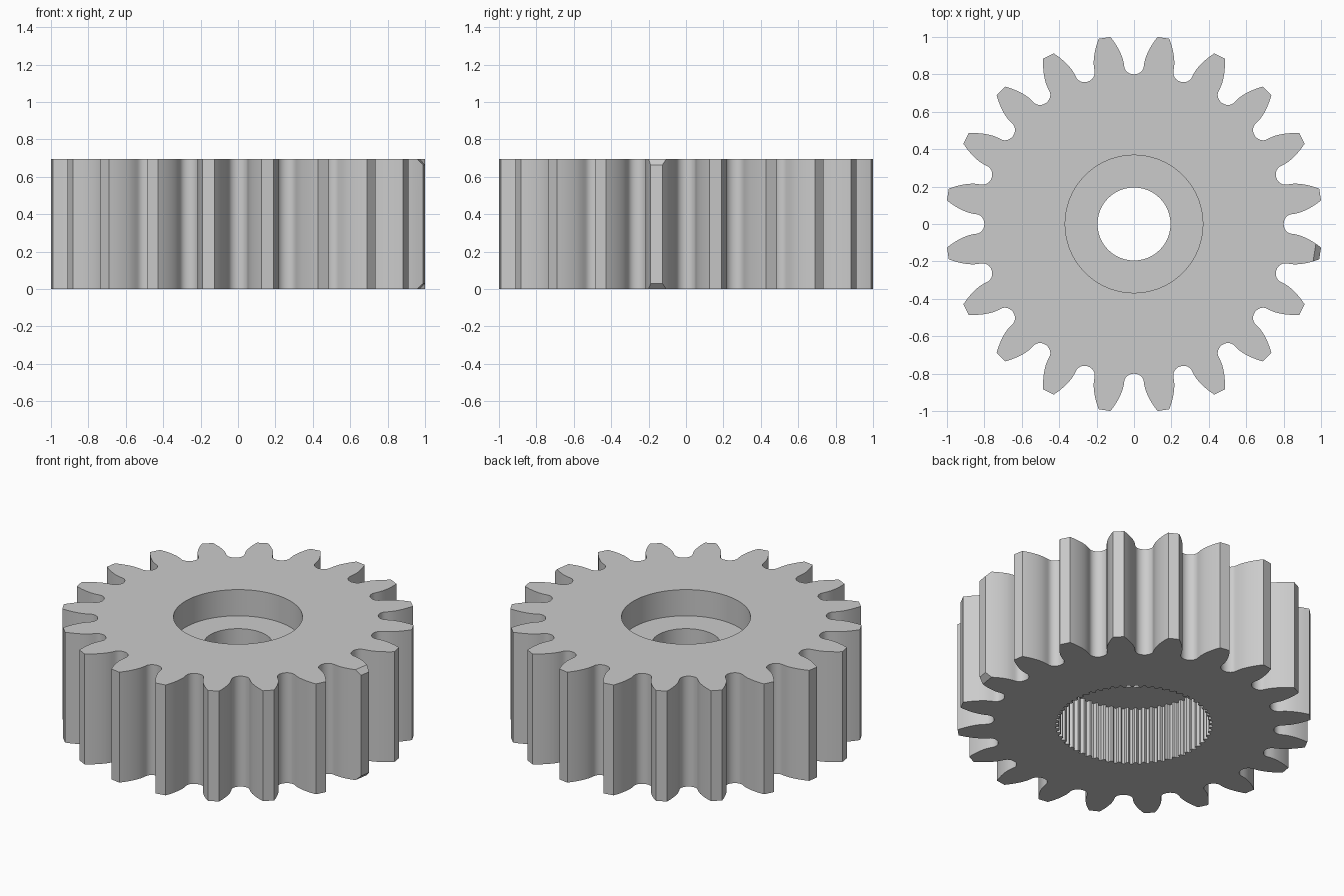
import bpy, bmesh, math
from mathutils import Vector

cube = bpy.data.objects.get("Cube")
if cube:
    bpy.data.objects.remove(cube)

HEIGHT = 0.695
TEETH = 20
TIP = 1.008
PITCH = TIP * TEETH / (TEETH + 2)
BASE = PITCH * math.cos(math.radians(20))
ROOT = 0.8
WEB_LOW, WEB_HIGH = 0.36, 0.53


def polar(r, a):
    return (r * math.cos(a), r * math.sin(a))


def involute(r):
    phi = math.acos(min(1, BASE / r))
    return math.tan(phi) - phi


def gear_outline():
    """Rounded tooth gaps with involute flanks."""
    start = math.pi / (2 * TEETH) - involute(PITCH)
    half = [(ROOT, 0.0)]
    # root fillet: quarter ellipse from the gap floor up to the flank
    for i in range(1, 7):
        t = i / 6 * math.pi / 2
        half.append((ROOT + 0.045 * (1 - math.cos(t)), start * 0.97 * math.sin(t)))
    # involute flank
    for i in range(9):
        r = BASE + (TIP - BASE) * i / 8
        half.append((r, start + involute(r)))
    gap = [(r, -a) for r, a in reversed(half[1:])] + half
    return [polar(r, a + k * math.tau / TEETH) for k in range(TEETH) for r, a in gap]


def circle(r, n=96):
    return [polar(r, k * math.tau / n) for k in range(n)]


def spline_outline(r_in, r_out, n=60):
    """Fine internal serration."""
    steps = [(r_in, 0.0), (r_in, 0.3), (r_out, 0.5), (r_out, 0.8)]
    return [polar(r, (k + f) * math.tau / n) for k in range(n) for r, f in steps]


bm = bmesh.new()


def loop(points, z):
    verts = [bm.verts.new((x, y, z)) for x, y in points]
    return [bm.edges.new((v, verts[(i + 1) % len(verts)])) for i, v in enumerate(verts)]


def wall(points, z0, z1):
    """Upright wall; returns its lower and upper edge loops."""
    low, high = loop(points, z0), loop(points, z1)
    bmesh.ops.bridge_loops(bm, edges=low + high)
    return low, high


def ring(outer, inner):
    bmesh.ops.triangle_fill(bm, use_beauty=True, edges=outer + inner)


# Walls: teeth, upper counterbore, shaft bore, lower splined socket
gear_low, gear_high = wall(gear_outline(), 0, HEIGHT)
counter_low, counter_high = wall(circle(0.368), WEB_HIGH, HEIGHT)
bore_low, bore_high = wall(circle(0.195), WEB_LOW, WEB_HIGH)
socket_low, socket_high = wall(spline_outline(0.43, 0.448), 0, WEB_LOW)

# Flat faces joining the walls
ring(gear_high, counter_high)
ring(counter_low, bore_high)
ring(socket_high, bore_low)
ring(gear_low, socket_low)

# Chamfer the marker tooth at both ends
out = Vector((*polar(1, -math.pi / TEETH), 0))
for z, side in ((HEIGHT, 1), (0, -1)):
    point = out * (TIP - 0.031) + Vector((0, 0, z))
    cut = bmesh.ops.bisect_plane(
        bm, geom=bm.verts[:] + bm.edges[:] + bm.faces[:], dist=1e-5,
        plane_co=point, plane_no=(out + Vector((0, 0, side))).normalized(),
        clear_outer=True)
    edges = [e for e in cut["geom_cut"] if isinstance(e, bmesh.types.BMEdge)]
    bmesh.ops.holes_fill(bm, edges=[e for e in edges if e.is_boundary], sides=0)

bmesh.ops.recalc_face_normals(bm, faces=bm.faces[:])
mesh = bpy.data.meshes.new("gear_wheel")
bm.to_mesh(mesh)
bm.free()

gear = bpy.data.objects.new("gear_wheel", mesh)
bpy.context.collection.objects.link(gear)

# Plain grey
grey = bpy.data.materials.new("light_grey")
grey.use_nodes = True
colour = (0.6, 0.6, 0.6, 1)
grey.diffuse_color = colour
grey.node_tree.nodes["Principled BSDF"].inputs["Base Color"].default_value = colour
mesh.materials.append(grey)

bpy.ops.object.select_all(action="DESELECT")
gear.select_set(True)
bpy.context.view_layer.objects.active = gear
bpy.ops.object.shade_smooth_by_angle(angle=math.radians(28))
